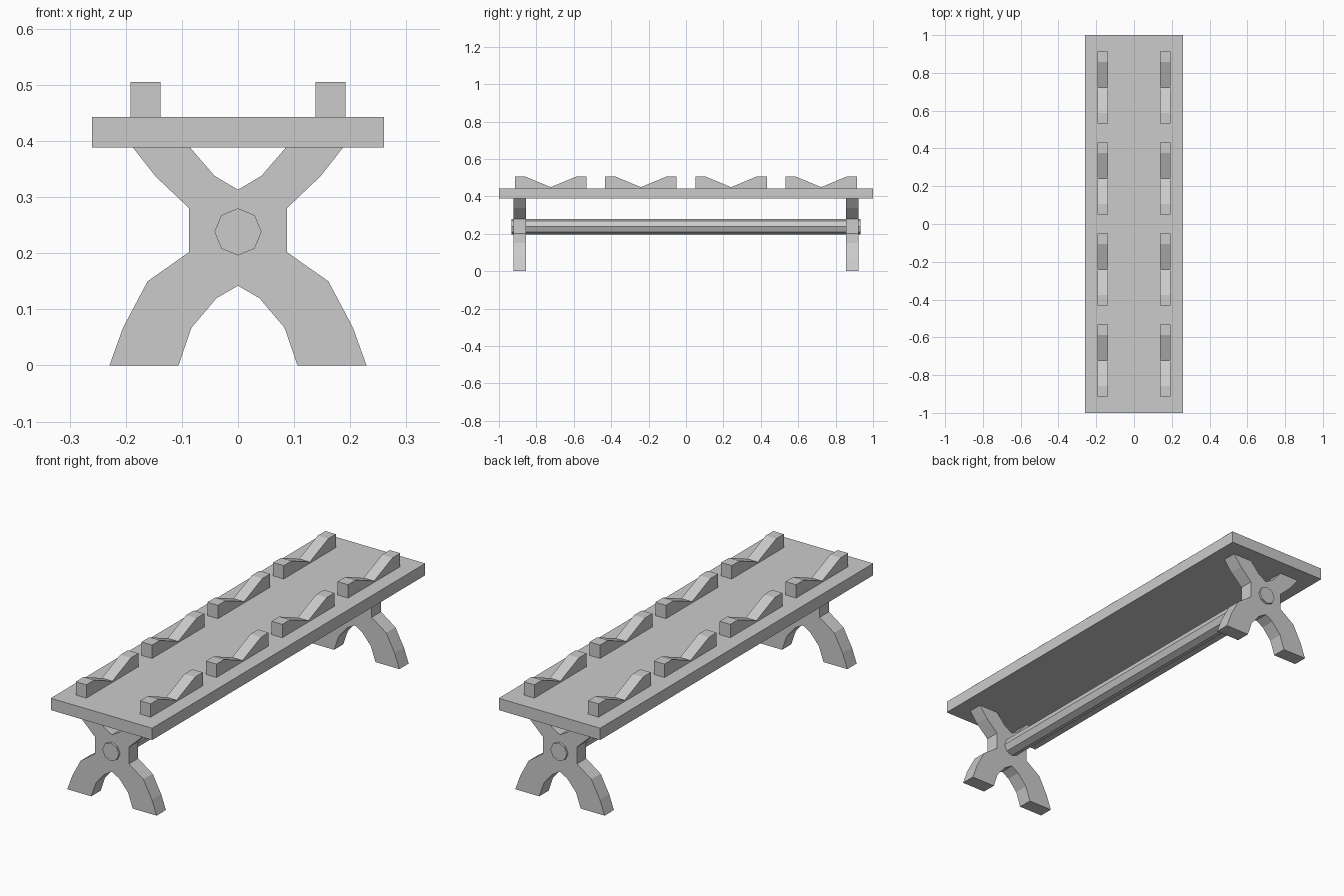
import bpy, bmesh, math

if "Cube" in bpy.data.objects:
    bpy.data.objects.remove(bpy.data.objects["Cube"])


def prism(name, pts, axis, lo, hi):
    """Extrude a (u, z) profile along axis 'x' (u = y) or 'y' (u = x)."""
    bm = bmesh.new()

    def place(u, z, d):
        return (d, u, z) if axis == 'x' else (u, d, z)

    face = bm.faces.new([bm.verts.new(place(u, z, lo)) for u, z in pts])
    ext = bmesh.ops.extrude_face_region(bm, geom=[face])
    shift = place(0, 0, hi - lo)
    verts = [g for g in ext['geom'] if isinstance(g, bmesh.types.BMVert)]
    bmesh.ops.translate(bm, vec=shift, verts=verts)
    bmesh.ops.recalc_face_normals(bm, faces=bm.faces[:])
    mesh = bpy.data.meshes.new(name)
    bm.to_mesh(mesh)
    bm.free()
    obj = bpy.data.objects.new(name, mesh)
    bpy.context.collection.objects.link(obj)
    return obj


# Plank top
prism("top_plank", [(-0.26, 0.388), (0.26, 0.388), (0.26, 0.443), (-0.26, 0.443)],
      'y', -1.0, 1.0)

# X-shaped trestle legs: right half of the outline, mirrored
half = [(0, 0.142), (0.038, 0.12), (0.083, 0.067), (0.106, 0), (0.229, 0),
        (0.205, 0.067), (0.161, 0.15), (0.087, 0.202), (0.087, 0.28),
        (0.147, 0.337), (0.187, 0.388), (0.085, 0.388), (0.042, 0.338), (0, 0.313)]
outline = half + [(-x, z) for x, z in half[-2:0:-1]]
prism("front_leg", outline, 'y', -0.923, -0.855)
prism("back_leg", outline, 'y', 0.855, 0.923)

# Octagonal stretcher rod through both legs
octagon = [(0.042 * math.cos(i * math.pi / 4), 0.238 + 0.042 * math.sin(i * math.pi / 4))
           for i in range(8)]
prism("stretcher_rod", octagon, 'y', -0.933, 0.933)

# V-notched cradle blocks, four pairs along the plank
for i in range(4):
    c = -0.723 + 0.482 * i
    notch = [(c - 0.191, 0.443), (c + 0.191, 0.443), (c + 0.191, 0.505),
             (c + 0.135, 0.505), (c, 0.449), (c - 0.135, 0.505), (c - 0.191, 0.505)]
    prism(f"left_cradle_{i + 1}", notch, 'x', -0.192, -0.138)
    prism(f"right_cradle_{i + 1}", notch, 'x', 0.138, 0.192)
